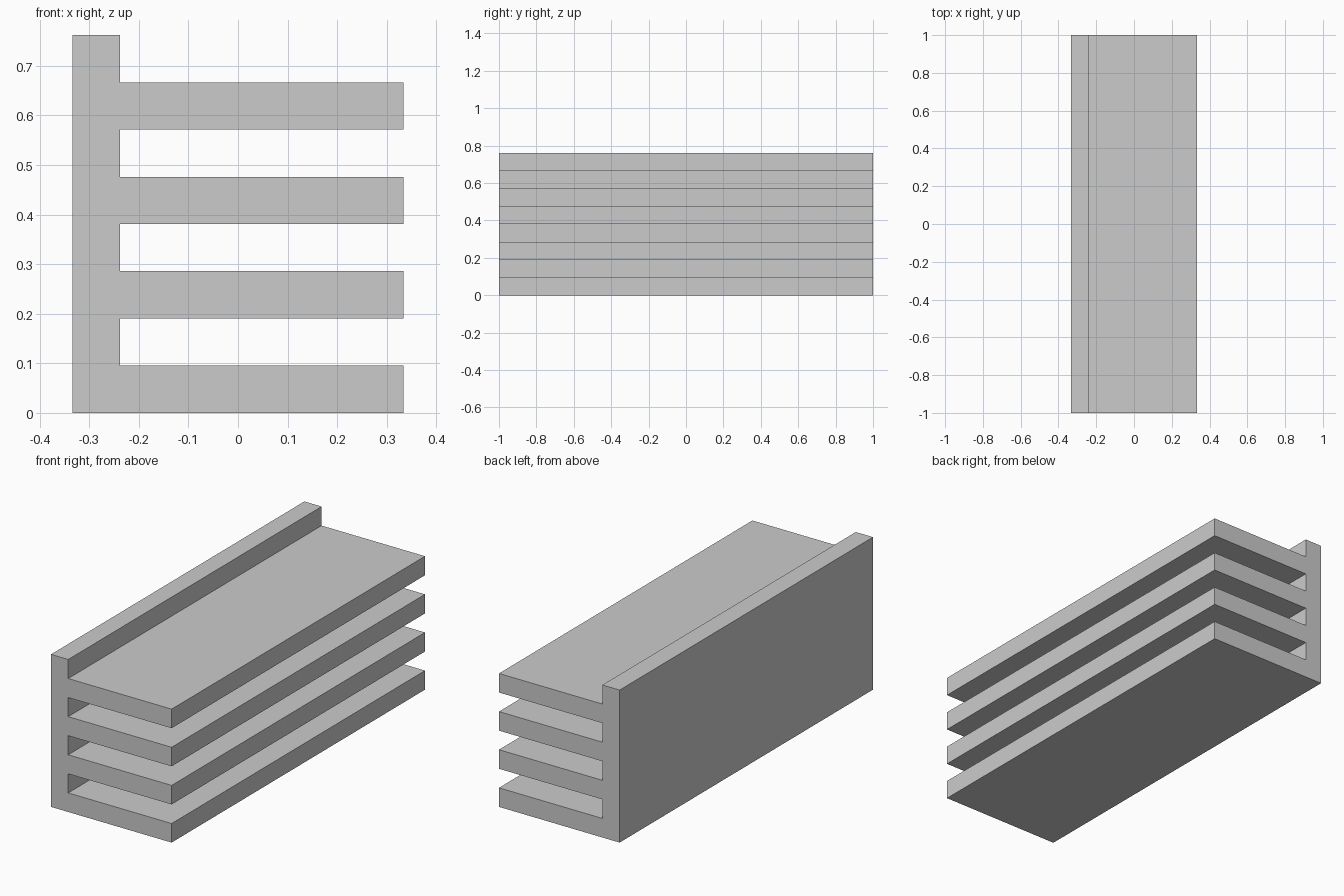
import bpy, bmesh

if "Cube" in bpy.data.objects:
    bpy.data.objects.remove(bpy.data.objects["Cube"])

U = 2 / 21            # wall and fin thickness
LEFT, RIGHT = -3.5 * U, 3.5 * U
FINS = 4

# Comb-shaped cross-section: back wall with evenly spaced fins
profile = [(LEFT, FINS * 2 * U), (LEFT, 0)]
for i in range(FINS):
    z = 2 * i * U
    if i:
        profile.append((LEFT + U, z))
    profile += [(RIGHT, z), (RIGHT, z + U), (LEFT + U, z + U)]
profile.append((LEFT + U, FINS * 2 * U))

# Extrude the section along the full length
bm = bmesh.new()
face = bm.faces.new([bm.verts.new((x, -1, z)) for x, z in profile])
ext = bmesh.ops.extrude_face_region(bm, geom=[face])
verts = [g for g in ext["geom"] if isinstance(g, bmesh.types.BMVert)]
bmesh.ops.translate(bm, verts=verts, vec=(0, 2, 0))
bmesh.ops.recalc_face_normals(bm, faces=bm.faces)

mesh = bpy.data.meshes.new("finned_block")
bm.to_mesh(mesh)
bm.free()
bpy.context.collection.objects.link(bpy.data.objects.new("finned_block", mesh))
